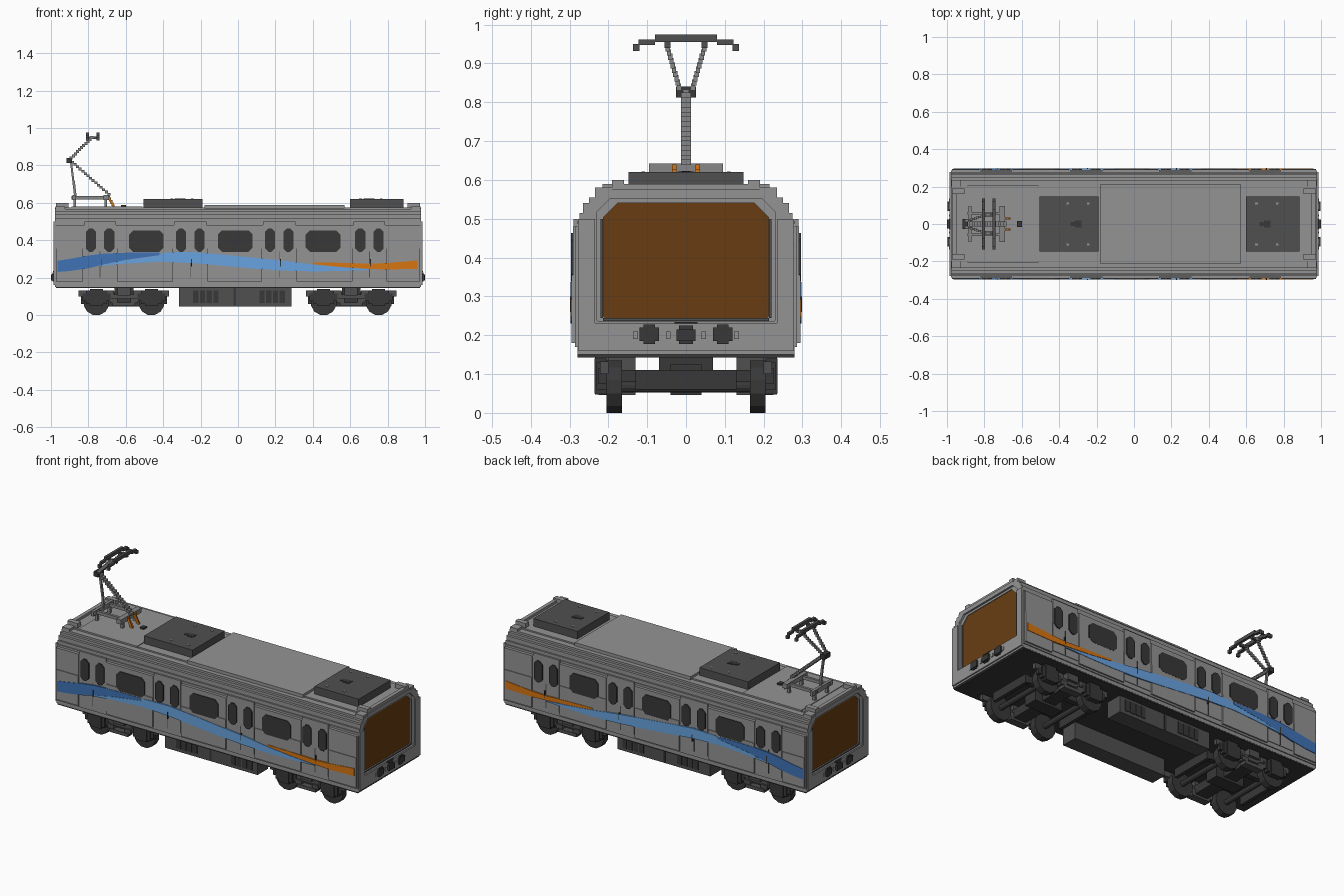
import bpy, bmesh, math
from mathutils import Vector, Matrix

cube = bpy.data.objects.get("Cube")
if cube:
    bpy.data.objects.remove(cube, do_unlink=True)


def material(name, r, g, b):
    m = bpy.data.materials.new(name)
    m.use_nodes = True
    m.diffuse_color = (r, g, b, 1)
    bsdf = next(n for n in m.node_tree.nodes if n.type == 'BSDF_PRINCIPLED')
    bsdf.inputs["Base Color"].default_value = (r, g, b, 1)
    return m


GREY = material("body_grey", 0.29, 0.295, 0.29)
STEEL = material("arm_steel", 0.24, 0.245, 0.24)
DARK = material("dark_grey", 0.08, 0.08, 0.08)
BLACK = material("window_black", 0.04, 0.04, 0.04)
BROWN = material("windscreen_brown", 0.14, 0.046, 0.006)
ORANGE = material("orange", 0.68, 0.18, 0.006)
NAVY = material("deep_blue", 0.05, 0.17, 0.47)
SKY = material("light_blue", 0.14, 0.37, 0.75)


def finish(name, bm, mat):
    bmesh.ops.recalc_face_normals(bm, faces=bm.faces)
    me = bpy.data.meshes.new(name)
    bm.to_mesh(me)
    bm.free()
    me.materials.append(mat)
    ob = bpy.data.objects.new(name, me)
    bpy.context.collection.objects.link(ob)
    return ob


def boxes(name, items, mat, mx=False, my=False):
    """Boxes (x0, x1, y0, y1, z0, z1), optionally mirrored across x and y."""
    bm = bmesh.new()
    for x0, x1, y0, y1, z0, z1 in items:
        for sx in ((1, -1) if mx else (1,)):
            for sy in ((1, -1) if my else (1,)):
                c = Vector((sx * (x0 + x1) / 2, sy * (y0 + y1) / 2, (z0 + z1) / 2))
                s = Matrix.Diagonal((x1 - x0, y1 - y0, z1 - z0, 1))
                bmesh.ops.create_cube(bm, size=1, matrix=Matrix.Translation(c) @ s)
    return finish(name, bm, mat)


def prisms(name, shapes, axis, spans, mat):
    """Outlines extruded along x (points are y, z) or along y (points are x, z)."""
    bm = bmesh.new()
    for pts in shapes:
        for a, b in spans:
            rings = [[bm.verts.new((t, p, q) if axis == 'x' else (p, t, q)) for p, q in pts]
                     for t in (a, b)]
            bm.faces.new(rings[0])
            bm.faces.new(rings[1])
            for i in range(len(pts)):
                j = (i + 1) % len(pts)
                bm.faces.new((rings[0][i], rings[0][j], rings[1][j], rings[1][i]))
    return finish(name, bm, mat)


def chamfered(x0, x1, z0, z1, c, low=None):
    d = c if low is None else low
    pts = [(x0 + d, z0), (x1 - d, z0), (x1, z0 + d), (x1, z1 - c),
           (x1 - c, z1), (x0 + c, z1), (x0, z1 - c), (x0, z0 + d)]
    return [p for i, p in enumerate(pts) if p != pts[i - 1]]


def stepped_line(a, b, size, n):
    """Row of small blocks from a to b."""
    a, b = Vector(a), Vector(b)
    out = []
    for i in range(n):
        p = a.lerp(b, i / (n - 1))
        out.append(tuple(v for k in range(3) for v in (p[k] - size[k] / 2, p[k] + size[k] / 2)))
    return out


# Body shell with stepped roof shoulders
half = [(.28, .15), (.28, .17), (.286, .17), (.286, .48), (.274, .48), (.274, .515), (.265, .515),
        (.265, .54), (.25, .54), (.25, .555), (.235, .555), (.235, .567), (.2, .567), (.2, .575)]
profile = half + [(-y, z) for y, z in reversed(half)]
body = prisms("body_shell", [profile], 'x', [(-.978, .978)], GREY)

# Stepped windscreen recess at both ends
for w, z0, z1, d in ((.23, .235, .552, .967), (.212, .245, .54, .957)):
    cutter = prisms("recess_cutter", [chamfered(-w, w, z0, z1, .035, .004)], 'x',
                    [(-1.1, -d), (d, 1.1)], GREY)
    cutter.hide_render = True
    mod = body.modifiers.new("recess", 'BOOLEAN')
    mod.operation, mod.solver, mod.object = 'DIFFERENCE', 'EXACT', cutter
    bpy.context.view_layer.objects.active = body
    bpy.ops.object.modifier_apply(modifier=mod.name)
    bpy.data.objects.remove(cutter, do_unlink=True)
prisms("windscreen", [chamfered(-.212, .212, .245, .54, .035, .004)], 'x',
       [(-.963, -.955), (.955, .963)], BROWN)
boxes("windscreen_trim", [(.966, .971, -.214, .214, .237, .244), (.966, .971, .214, .22, .245, .5)],
      DARK, mx=True, my=True)

# End corner posts, sill, lamps and coupler
boxes("end_posts", [(.975, .986, .235, .278, .16, .5), (.975, .986, -.278, .278, .16, .232)],
      GREY, mx=True, my=True)
boxes("end_lamps", [(.98, .996, .07, .12, .185, .22), (.98, .993, .08, .11, .178, .228)],
      BLACK, mx=True, my=True)
boxes("end_coupler", [(.98, 1.0, -.025, .025, .185, .215), (.98, .99, -.018, .018, .178, .225),
                      (.98, .988, -.03, .03, .229, .234)], BLACK, mx=True)
boxes("lamp_brackets", [(.98, .99, .04, .052, .19, .21), (.98, .99, .124, .136, .19, .21)],
      GREY, mx=True, my=True)

# Side panels and sliding doors
DOORS = [(-.825, -.65), (-.345, -.165), (.13, .31), (.615, .79)]
edges = [-.975] + [v for d in DOORS for v in d] + [.975]
boxes("side_panels", [(edges[i] + .003, edges[i + 1] - .003, .28, .295, .18, .355)
                      for i in range(0, 10, 2)] +
      [(edges[i] + .003, edges[i + 1] - .003, .28, .291, .355, .48) for i in range(0, 10, 2)],
      GREY, my=True)
boxes("doors", [(a + .003, b - .003, .28, .290, .195, .5) for a, b in DOORS], GREY, my=True)
boxes("door_gaps", [((a + b) / 2 - .002, (a + b) / 2 + .002, .285, .2915, .2, .34)
                    for a, b in DOORS], DARK, my=True)
boxes("door_handles", [((a + b) / 2 + .004, (a + b) / 2 + .009, .29, .2985, .26, .30)
                       for a, b in DOORS], BLACK, my=True)
boxes("roof_gutter", [(-.975, .975, .27, .279, .487, .495)], GREY, my=True)

# Windows
BOTH = [(-.296, -.288), (.288, .296)]
prisms("large_windows", [chamfered(c - .093, c + .093, .338, .452, .022)
                         for c in (-.49, -.015, .455)], 'y', BOTH, BLACK)
prisms("door_windows", [chamfered((a + b) / 2 + s * .049 - .027, (a + b) / 2 + s * .049 + .027,
                                  .338, .463, .018) for a, b in DOORS for s in (-1, 1)],
       'y', BOTH, BLACK)


# Flowing side stripes: each point is x, lower z, upper z
def stripe(name, pts, mat):
    prisms(name, [[(x, lo) for x, lo, hi in pts] + [(x, hi) for x, lo, hi in reversed(pts)]],
           'y', [(-.2975, -.289), (.289, .2975)], mat)


stripe("deep_blue_stripe", [(-.965, .23, .29), (-.9, .235, .3), (-.8, .25, .318), (-.72, .27, .328),
                            (-.6, .295, .333), (-.42, .32, .333)], NAVY)
stripe("light_blue_stripe", [(-.74, .262, .266), (-.6, .275, .294), (-.42, .285, .319),
                             (-.4, .284, .334), (-.25, .278, .337), (-.1, .265, .325),
                             (.1, .247, .305), (.25, .237, .29), (.4, .233, .27),
                             (.55, .235, .255), (.7, .24, .245)], SKY)
stripe("orange_stripe", [(.4, .272, .282), (.55, .257, .279), (.7, .247, .274),
                         (.8, .243, .278), (.96, .247, .292)], ORANGE)

# Roof equipment
boxes("roof_cover", [(-.18, .57, -.215, .215, .57, .589)], GREY)
boxes("pantograph_deck", [(-.89, -.51, -.205, .205, .57, .579)], GREY)
boxes("air_conditioners", [(-.505, -.19, -.148, .148, .57, .62), (.6, .885, -.148, .148, .57, .62)], DARK)
boxes("fan_knobs", [(c - .04, c + .015, -.012, .012, .61, .623) for c in (-.3, .71)] +
      [(c - .015, c + .02, -.02, .02, .61, .622) for c in (-.3, .71)], BLACK)
boxes("fan_bolts", [(c + s * .055 - .007, c + s * .055 + .007, .105, .115, .61, .622)
                    for c in (-.3, .71) for s in (-1, 1)], GREY, my=True)
boxes("roof_end_lips", [(.95, .972, -.19, .19, .57, .59), (.905, .972, .16, .19, .57, .6),
                        (.925, .975, .19, .235, .56, .58)], GREY, mx=True, my=True)

# Pantograph base frame and arms
boxes("pantograph_base", [(-.89, -.69, .05, .065, .618, .636), (-.88, -.865, .05, .065, .57, .62),
                          (-.715, -.7, .05, .065, .57, .62), (-.885, -.868, -.095, .095, .615, .642),
                          (-.72, -.69, -.095, .095, .615, .642)], STEEL, my=True)
boxes("lower_arm", stepped_line((-.69, 0, .645), (-.9, 0, .83), (.016, .027, .014), 16) +
      stepped_line((-.87, 0, .64), (-.892, 0, .82), (.011, .012, .024), 9), STEEL)
boxes("elbow", [(-.917, -.887, -.026, .026, .812, .84)], BLACK)
boxes("upper_arms", stepped_line((-.892, .018, .84), (-.78, .05, .95), (.016, .011, .016), 11),
      STEEL, my=True)
boxes("collector_head", [(x - .008, x + .008, y0, y1, z0, z1) for x in (-.805, -.748)
                         for y0, y1, z0, z1 in ((-.08, .08, .955, .975), (.08, .122, .948, .962),
                                                (.12, .136, .932, .95))] +
      [(-.805, -.748, .04, .055, .94, .955)], DARK, my=True)
boxes("roof_cables", stepped_line((-.69, .03, .63), (-.665, .03, .58), (.012, .012, .02), 5),
      ORANGE, my=True)
boxes("cable_box", [(-.625, -.6, -.015, .015, .57, .588)], BLACK)

# Underframe and equipment cases
boxes("floor_plate", [(-.972, .972, -.279, .279, .143, .152)], BLACK)
boxes("equipment_cases", [(-.315, .285, .13, .226, .046, .146)], DARK, my=True)
boxes("case_vents", [(c + i * .036 - .014, c + i * .036 + .014, .22, .23, .065, .13)
                     for c in (-.19, .165) for i in (-1, 0, 1, 2)] +
      [(-.025, -.012, .22, .229, .05, .143)], BLACK, my=True)

# Bogies
for label, c in (("rear", -.61), ("lead", .605)):
    frame, blocks = [], []
    for s in (-1, 1):
        w = c + s * .147
        blocks += [(w - .075, w + .075, .205, .225, .075, .115),
                   (w - .055, w + .055, .205, .231, .06, .13),
                   (w - .035, w + .035, .205, .236, .05, .14)]
        frame += [(w - .095, w + .095, .2, .222, .1, .132),
                  (c + s * .055 - .02, c + s * .055 + .02, .19, .23, .065, .09)]
    frame += [(c - .06, c + .06, .19, .234, .048, .068), (c - .1, c + .1, .2, .22, .085, .11),
              (c - .035, c + .035, .2, .235, .105, .146)]
    boxes(label + "_bogie_frame", frame, DARK, my=True)
    boxes(label + "_axle_boxes", blocks, BLACK, my=True)
    boxes(label + "_bogie_beams", [(c - .04, c + .04, -.2, .2, .06, .11), (c - .09, c + .09, -.04, .04, .046, .125),
                                   (c - .23, c - .21, -.13, .13, .06, .11), (c + .21, c + .23, -.13, .13, .06, .11),
                                   (c - .23, c + .23, .1, .13, .065, .105), (c - .05, c + .05, -.07, .07, .11, .146)], BLACK)
    bm = bmesh.new()
    for s in (-1, 1):
        for y, r, depth in ((-.185, .07, .04), (.185, .07, .04), (0, .015, .36)):
            m = Matrix.Translation((c + s * .147, y, .07)) @ Matrix.Rotation(math.pi / 2, 4, 'X') \
                @ Matrix.Rotation(math.pi / 12, 4, 'Z')
            bmesh.ops.create_cone(bm, cap_ends=True, segments=12, radius1=r, radius2=r,
                                  depth=depth, matrix=m)
    bmesh.ops.translate(bm, verts=bm.verts, vec=(0, 0, .07 * math.cos(math.pi / 12) - .07))
    finish(label + "_wheelsets", bm, BLACK)
